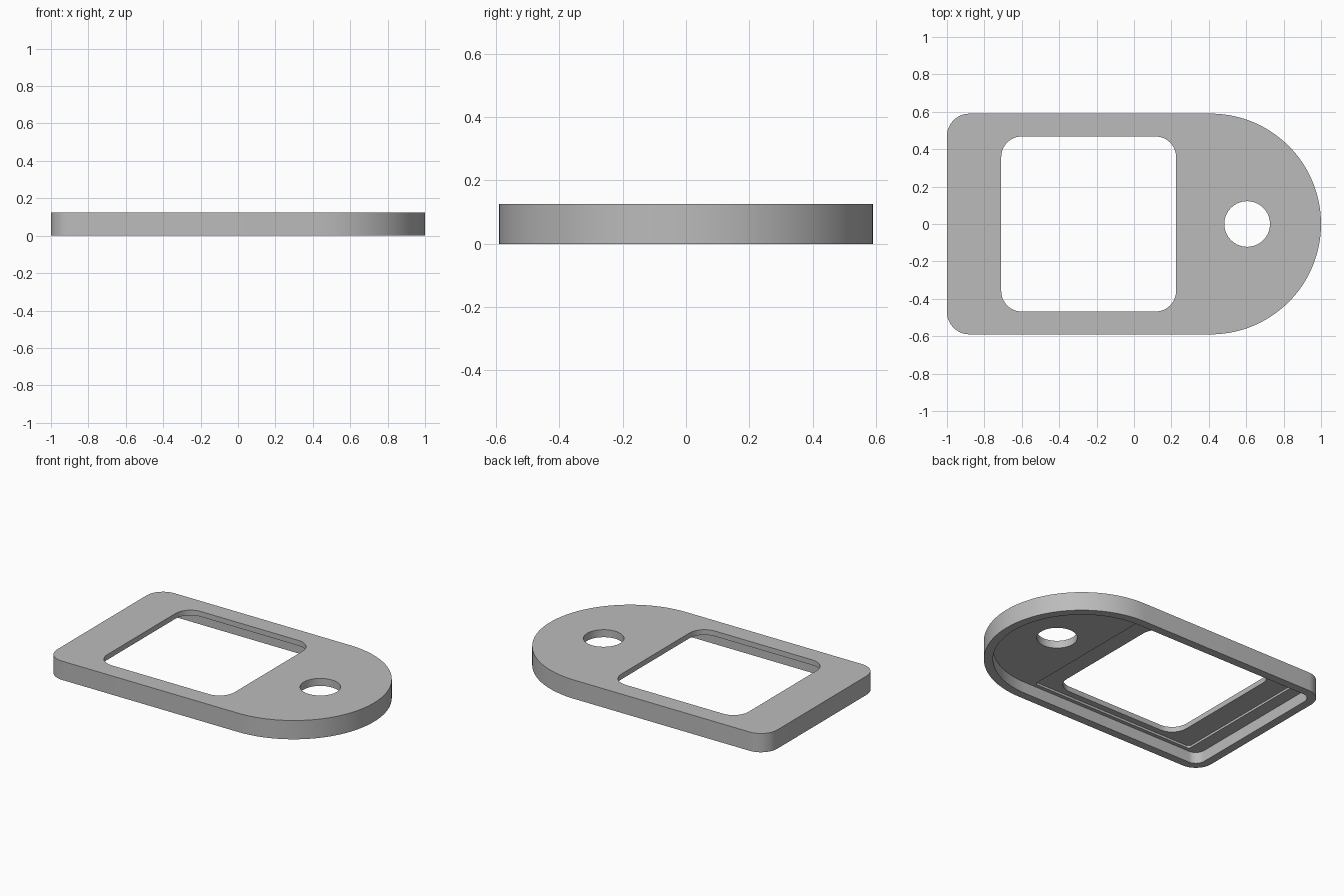
import bpy
import bmesh
from math import cos, sin, pi, radians

cube = bpy.data.objects.get("Cube")
if cube:
    bpy.data.objects.remove(cube, do_unlink=True)

grey = bpy.data.materials.new("plain grey")
grey.use_nodes = True
COLOUR = (0.5, 0.5, 0.5, 1)
grey.diffuse_color = COLOUR
grey.node_tree.nodes["Principled BSDF"].inputs["Base Color"].default_value = COLOUR

HEIGHT = 0.125
HALF_WIDTH = 0.59
END_X = 1 - HALF_WIDTH      # centre of the rounded end
WALL = 0.055


def arc(cx, cy, r, start, sweep, steps):
    return [(cx + r * cos(start + sweep * i / steps),
             cy + r * sin(start + sweep * i / steps)) for i in range(steps + 1)]


def rounded_rect(x0, x1, half, r):
    corners = [(x1 - r, half - r), (x0 + r, half - r),
               (x0 + r, r - half), (x1 - r, r - half)]
    return [p for i, (x, y) in enumerate(corners)
            for p in arc(x, y, r, i * pi / 2, pi / 2, 12)]


def tag_outline(inset):
    # Half-round end on +x, two softened corners on -x
    half, r = HALF_WIDTH - inset, 0.12 - inset
    x = -1 + inset + r
    return (arc(END_X, 0, half, -pi / 2, pi, 72)
            + arc(x, half - r, r, pi / 2, pi / 2, 12)
            + arc(x, r - half, r, pi, pi / 2, 12))


def prism(name, outline, z0, z1):
    bm = bmesh.new()
    base = bm.faces.new([bm.verts.new((x, y, z0)) for x, y in outline])
    top = bmesh.ops.extrude_face_region(bm, geom=[base])["geom"]
    bmesh.ops.translate(bm, vec=(0, 0, z1 - z0),
                        verts=[v for v in top if isinstance(v, bmesh.types.BMVert)])
    bmesh.ops.recalc_face_normals(bm, faces=bm.faces)
    mesh = bpy.data.meshes.new(name)
    bm.to_mesh(mesh)
    bm.free()
    mesh.materials.append(grey)
    obj = bpy.data.objects.new(name, mesh)
    bpy.context.collection.objects.link(obj)
    return obj


# Solid plate
plate = prism("cover_plate", tag_outline(0), 0, HEIGHT)

# Underside recess, shallow pocket round the window, window and round hole
cutters = [
    prism("recess_cutter", tag_outline(WALL), -0.1, 0.075),
    prism("pocket_cutter", rounded_rect(-0.86, 0.35, 0.51, 0.02), -0.1, 0.09),
    prism("window_cutter", rounded_rect(-0.71, 0.225, 0.468, 0.11), -0.1, 0.3),
    prism("hole_cutter", arc(0.605, 0, 0.122, 0, 2 * pi, 64)[:-1], -0.1, 0.3),
]

bpy.ops.object.select_all(action="DESELECT")
plate.select_set(True)
bpy.context.view_layer.objects.active = plate
for cutter in cutters:
    cutter.hide_render = True
    mod = plate.modifiers.new(cutter.name, "BOOLEAN")
    mod.operation = "DIFFERENCE"
    mod.solver = "EXACT"
    mod.object = cutter
    bpy.ops.object.modifier_apply(modifier=mod.name)
    bpy.data.objects.remove(cutter, do_unlink=True)

# Smooth the curved walls, keep the rims crisp
bpy.ops.object.shade_smooth_by_angle(angle=radians(30))
